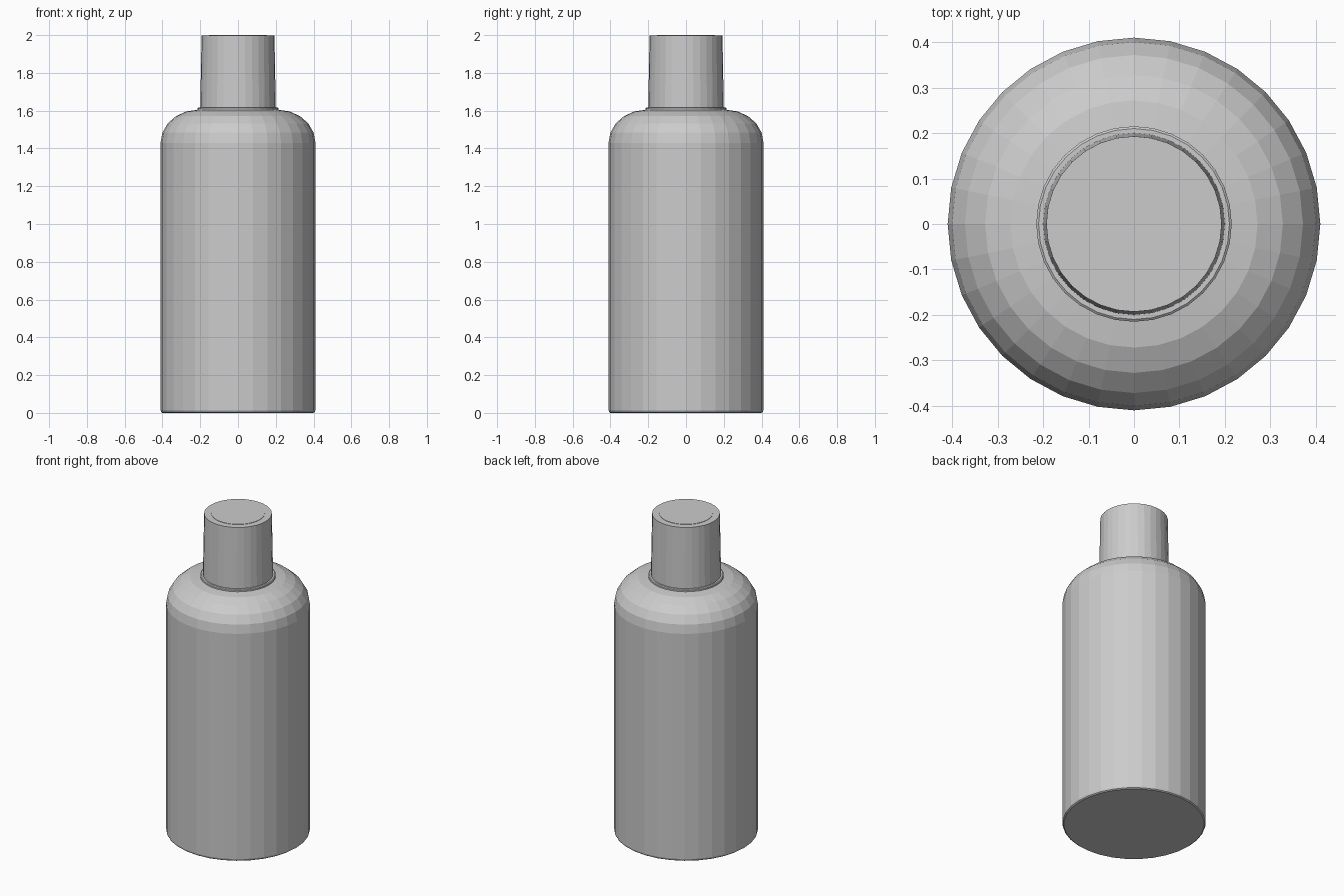
import bpy, bmesh, math

SIDES = 32

cube = bpy.data.objects.get("Cube")
if cube:
    bpy.data.objects.remove(cube, do_unlink=True)

grey = bpy.data.materials.new("light grey")
grey.use_nodes = True
colour = (0.6, 0.6, 0.6, 1)
grey.diffuse_color = colour
grey.node_tree.nodes["Principled BSDF"].inputs["Base Color"].default_value = colour


def lathe(name, profile):
    """Closed, flat-shaded solid of revolution from (radius, height) points, bottom to top."""
    bm = bmesh.new()
    rings = []
    for r, z in profile:
        angles = [2 * math.pi * i / SIDES for i in range(SIDES)]
        rings.append([bm.verts.new((r * math.cos(a), r * math.sin(a), z)) for a in angles])
    for low, high in zip(rings, rings[1:]):
        for i in range(SIDES):
            j = (i + 1) % SIDES
            bm.faces.new((low[i], low[j], high[j], high[i]))
    bm.faces.new(rings[0][::-1])
    bm.faces.new(rings[-1])
    mesh = bpy.data.meshes.new(name)
    bm.to_mesh(mesh)
    bm.free()
    mesh.materials.append(grey)
    obj = bpy.data.objects.new(name, mesh)
    bpy.context.collection.objects.link(obj)
    return obj


# Body: small bevel at the base, straight wall, rounded shoulder
shoulder = [(0.21 + 0.2 * math.cos(math.radians(a)),
             1.43 + 0.175 * math.sin(math.radians(a))) for a in range(0, 91, 18)]
lathe("bottle_body", [(0.4, 0), (0.407, 0.005), (0.41, 0.015)] + shoulder)

# Collar between shoulder and cap
lathe("neck_collar", [(0.215, 1.59), (0.215, 1.613), (0.21, 1.617)])

# Slightly tapered cap with a thin disc on top
lathe("cap", [(0.2, 1.61), (0.193, 1.998)])
lathe("cap_disc", [(0.153, 1.99), (0.153, 2.0)])
